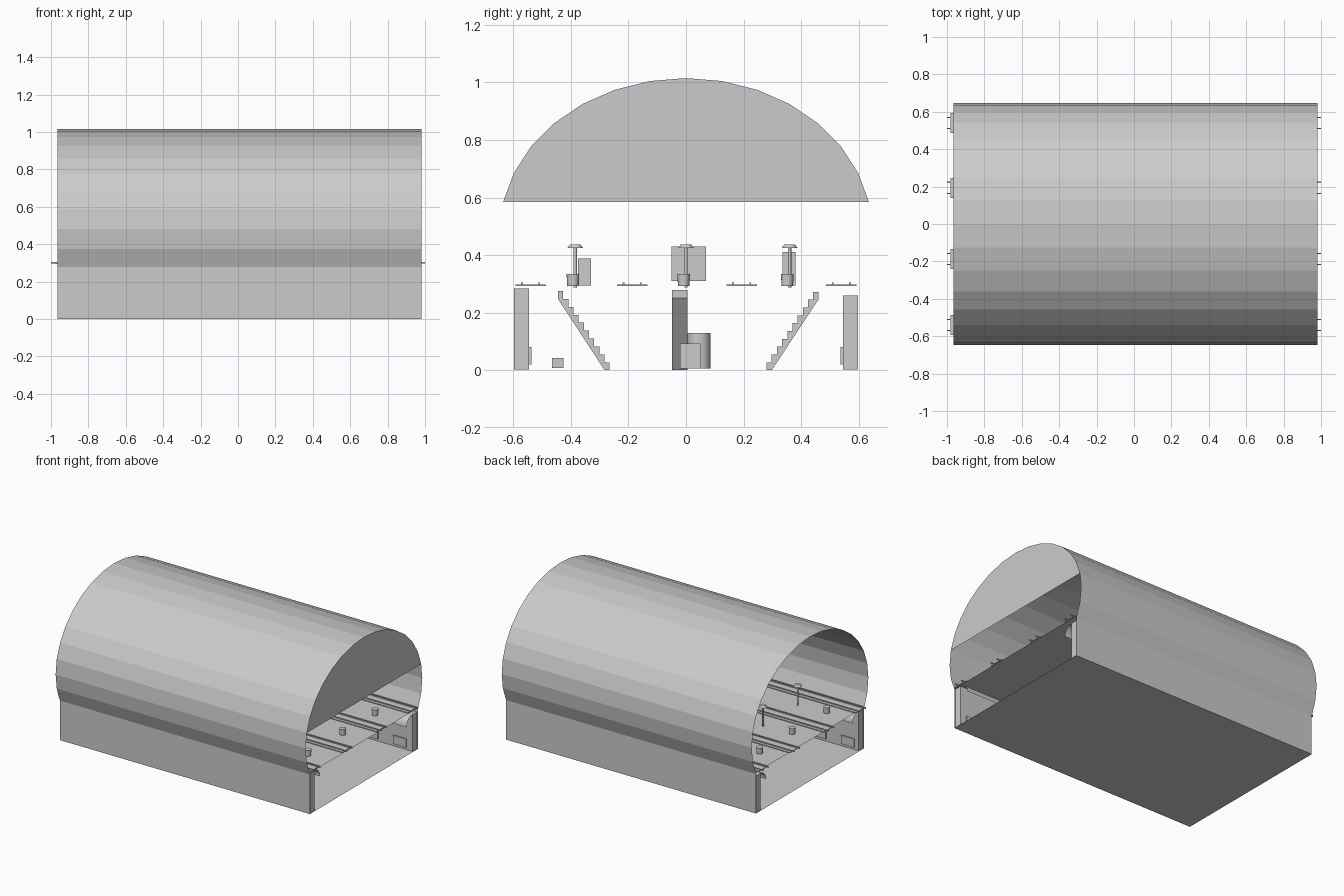
import bpy, bmesh, math

if "Cube" in bpy.data.objects:
    bpy.data.objects.remove(bpy.data.objects["Cube"])

X0, X1 = -0.965, 0.98      # ends of the hall
DECK = 0.288               # platform level


def mesh_object(name, verts, faces):
    me = bpy.data.meshes.new(name)
    me.from_pydata(verts, [], faces)
    me.update()
    ob = bpy.data.objects.new(name, me)
    bpy.context.collection.objects.link(ob)
    return ob


def sheet(name, profile, x0, x1):
    """Open (y, z) profile swept along x as a thin surface."""
    n = len(profile)
    verts = [(x, y, z) for x in (x0, x1) for y, z in profile]
    return mesh_object(name, verts, [(i, i + n, i + n + 1, i + 1) for i in range(n - 1)])


def box(name, x0, x1, y0, y1, z0, z1):
    verts = [(x, y, z) for x in (x0, x1) for y in (y0, y1) for z in (z0, z1)]
    return mesh_object(name, verts, [(0, 1, 3, 2), (4, 6, 7, 5), (0, 4, 5, 1),
                                     (2, 3, 7, 6), (0, 2, 6, 4), (1, 5, 7, 3)])


def cone(name, x, y, z0, z1, r0, r1, n=16):
    bm = bmesh.new()
    bmesh.ops.create_cone(bm, cap_ends=True, segments=n, radius1=r0, radius2=r1, depth=z1 - z0)
    bmesh.ops.translate(bm, verts=bm.verts, vec=(x, y, (z0 + z1) / 2))
    me = bpy.data.meshes.new(name)
    bm.to_mesh(me)
    bm.free()
    ob = bpy.data.objects.new(name, me)
    bpy.context.collection.objects.link(ob)
    for p in me.polygons:
        p.use_smooth = len(p.vertices) == 4
    return ob


def stairs(name, origin, run_dir, run, rise, width, steps=10):
    """Stepped ramp; side profile runs along run_dir ('x' or 'y')."""
    x, y = origin
    dr, dz = run / steps, rise / steps
    top, under = [(0, 0)], []
    for i in range(steps):
        top += [(i * dr, (i + 1) * dz), ((i + 1) * dr, (i + 1) * dz)]
    under = [(run, rise - dz), (dr, 0)]
    prof = top + under
    n = len(prof)
    verts = []
    for w in (-width / 2, width / 2):
        for a, z in prof:
            verts.append((x + a, y + w, z) if run_dir == 'x' else (x + w, y + a, z))
    faces = [(i, (i + 1) % n, (i + 1) % n + n, i + n) for i in range(n)]
    faces += [tuple(range(n))[::-1], tuple(range(n, 2 * n))]
    return mesh_object(name, verts, faces)


# barrel vault: part of a 32-sided ellipse
def arc(k):
    a = math.radians(11.25 * k)
    return (0.648 * math.cos(a), 0.48 + 0.535 * math.sin(a))


sheet("vault_roof", [arc(k) for k in range(-2, 19)], X0, X1)

# glazed gable, only at the right end
gable = [(X1, *arc(k)) for k in range(1, 16)]
mesh_object("end_gable", gable, [tuple(range(len(gable)))])

# lower storey: floor, walls, platform deck
sheet("ground_floor", [(-0.6, 0), (0.6, 0)], X0, X1)
sheet("platform_deck", [(-0.6, DECK), (0.6, DECK)], X0, X1)
for s, side in ((-1, "front"), (1, "back")):
    sheet(side + "_wall", [(s * 0.6, 0), (s * 0.6, 0.278)], X0, X1)

# shop rows along the walls with curved awnings, doors and windows
for s, top, side in ((-1, 0.284, "front"), (1, 0.26, "back")):
    ya, yb = sorted((s * 0.598, s * 0.545))
    box(side + "_shops", X0 + 0.005, X1 - 0.005, ya, yb, 0.003, top)
    awning = [(s * (0.545 - 0.065 * math.sin(math.radians(t))),
               top - 0.065 * (1 - math.cos(math.radians(t)))) for t in range(0, 91, 15)]
    sheet(side + "_awning", awning, X0 + 0.005, X1 - 0.005)
    for i in range(9):
        x = -0.88 + i * 0.22
        ya, yb = sorted((s * 0.545, s * 0.537))
        box(side + "_shop_window", x - 0.05, x + 0.05, ya, yb, 0.02, 0.08)

# four tracks with two rails each, running past both ends
for y in (-0.54, -0.187, 0.193, 0.54):
    box("track_bed", X0 - 0.015, X1, y - 0.053, y + 0.053, 0.293, 0.298)
    for d in (-0.03, 0.03):
        box("rail", -1, 1, y + d - 0.003, y + d + 0.003, 0.298, 0.305)

# platform furniture: mushroom lamps and litter bins
for y in (-0.385, 0, 0.36):
    for x in (-0.6, -0.2, 0.2, 0.6):
        cone("lamp_post", x, y, DECK, 0.43, 0.006, 0.006, 8)
        cone("lamp_shade", x, y, 0.425, 0.437, 0.027, 0.018)
    for x in (-0.82, 0.82):
        cone("litter_bin", x, y - 0.008, 0.293, 0.335, 0.02, 0.022)

# stair enclosures on the platforms
box("platform_kiosk", -0.42, -0.3, -0.05, 0.07, 0.31, 0.43)
box("front_stair_screen", -0.06, 0.06, -0.375, -0.33, 0.295, 0.388)
box("back_stair_screen", -0.06, 0.06, 0.335, 0.38, 0.295, 0.41)

# stairs from the ground hall to the platforms
stairs("middle_stairs", (-0.25, -0.022), 'x', 0.2, 0.278, 0.054)
stairs("front_stairs", (0, -0.265), 'y', -0.18, 0.275, 0.08)
stairs("back_stairs", (0, 0.28), 'y', 0.18, 0.272, 0.08)

# ground hall fittings
box("bench", 0.2, 0.3, -0.465, -0.425, 0.008, 0.042)
cone("information_column", 0.3, 0.045, 0.005, 0.13, 0.04, 0.04)
box("information_desk", 0.38, 0.43, -0.02, 0.05, 0.005, 0.092)
